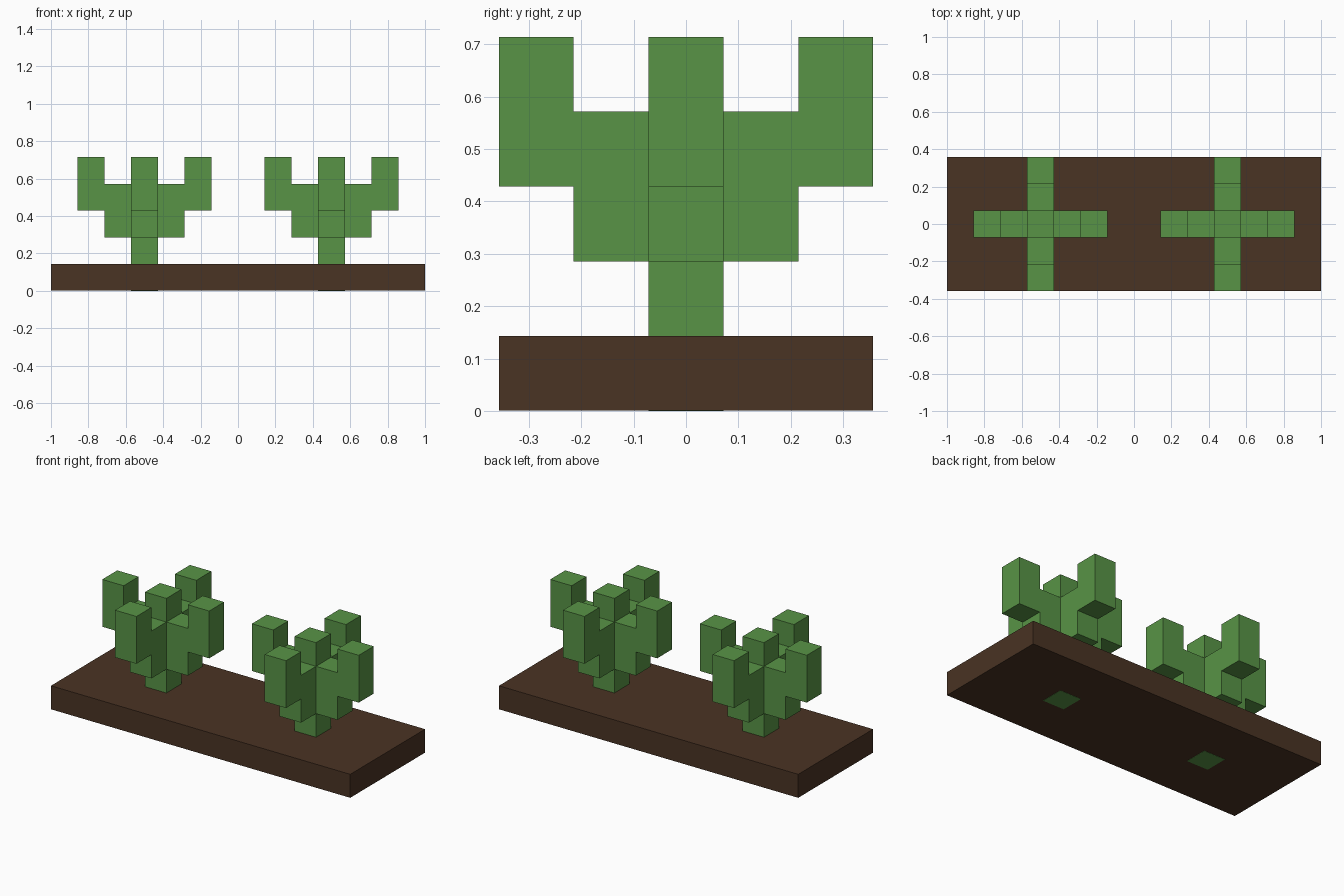
import bpy, bmesh, math
from mathutils import Matrix, Vector

cube = bpy.data.objects.get("Cube")
if cube:
    bpy.data.objects.remove(cube, do_unlink=True)

U = 1 / 7  # block size


def material(name, rgb):
    m = bpy.data.materials.new(name)
    m.use_nodes = True
    m.diffuse_color = (*rgb, 1)
    bsdf = next(n for n in m.node_tree.nodes if n.type == 'BSDF_PRINCIPLED')
    bsdf.inputs["Base Color"].default_value = (*rgb, 1)
    bsdf.inputs["Roughness"].default_value = 0.9
    return m


green = material("cactus_green", (0.098, 0.296, 0.061))
brown = material("soil_brown", (0.068, 0.033, 0.017))


def prism(name, profile, width, mat, transform=Matrix()):
    """Extrude an (x, z) profile along y, centred on y = 0."""
    bm = bmesh.new()
    face = bm.faces.new([bm.verts.new((x, -width / 2, z)) for x, z in profile])
    ext = bmesh.ops.extrude_face_region(bm, geom=[face])
    moved = [v for v in ext["geom"] if isinstance(v, bmesh.types.BMVert)]
    bmesh.ops.translate(bm, verts=moved, vec=(0, width, 0))
    bmesh.ops.recalc_face_normals(bm, faces=bm.faces)
    mesh = bpy.data.meshes.new(name)
    bm.to_mesh(mesh)
    bm.free()
    mesh.materials.append(mat)
    obj = bpy.data.objects.new(name, mesh)
    obj.matrix_world = transform
    bpy.context.collection.objects.link(obj)
    return obj


def rect(half, z0, z1):
    return [(-half, z0), (half, z0), (half, z1), (-half, z1)]


# Soil slab, a hair above the ground so the stem ends show underneath
prism("soil_base", rect(1, 0.001, U), 5 * U, brown)

# Stepped arm: a joint beside the stem, then a raised outer post
arm = [(x * U, z * U) for x, z in
       [(0.5, 2), (1.5, 2), (1.5, 3), (2.5, 3), (2.5, 5), (1.5, 5), (1.5, 4), (0.5, 4)]]

# Two cacti, each a stem running through the soil with four arms
for side, cx in (("right", -0.5), ("left", 0.5)):
    place = Matrix.Translation(Vector((cx, 0, 0)))
    prism(f"{side}_cactus_stem", rect(U / 2, 0, 5 * U), U, green, place)
    for i, direction in enumerate(("left", "back", "right", "front")):
        turn = Matrix.Rotation(i * math.pi / 2, 4, 'Z')
        prism(f"{side}_cactus_{direction}_arm", arm, U, green, place @ turn)
